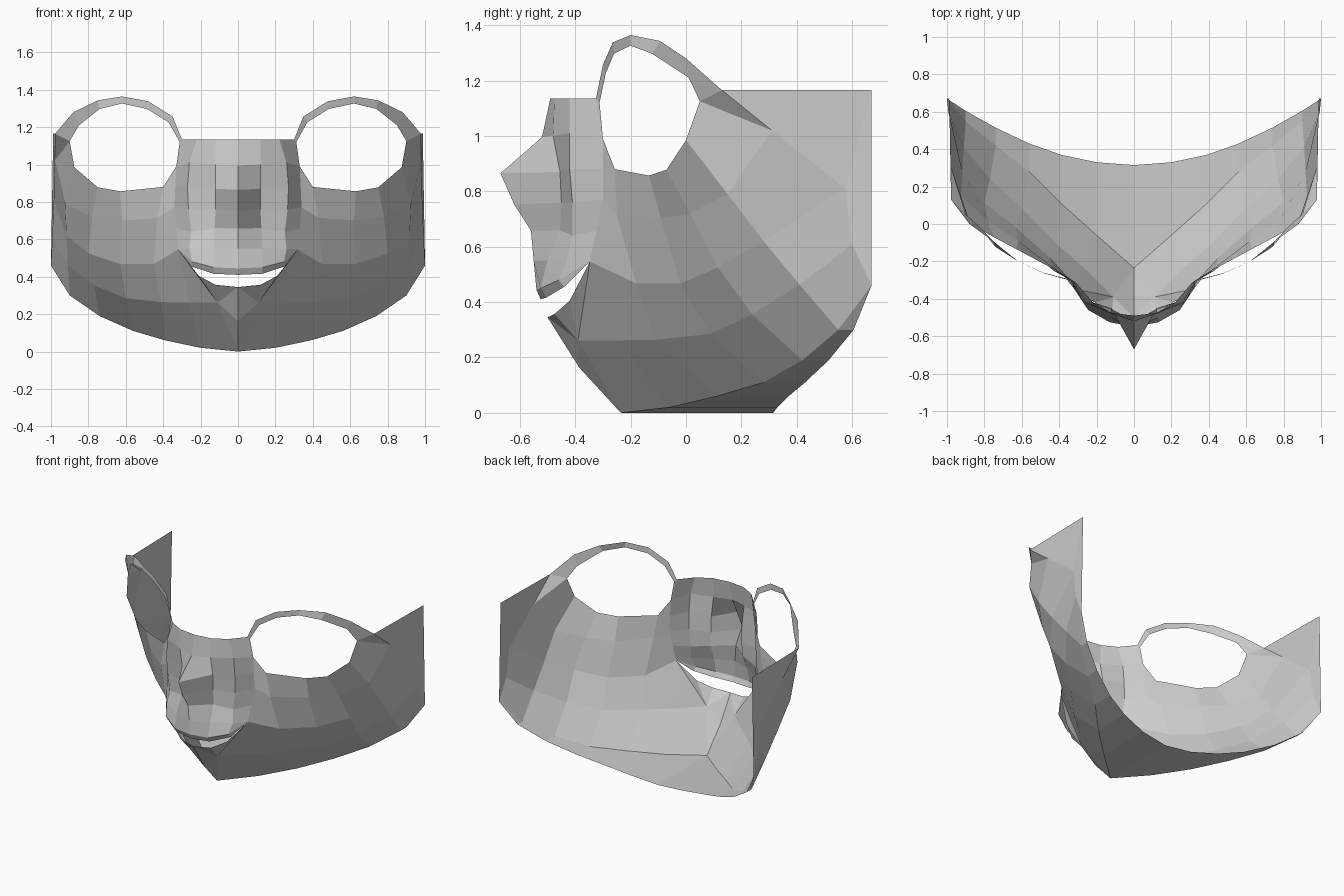
import bpy, bmesh

if "Cube" in bpy.data.objects:
    bpy.data.objects.remove(bpy.data.objects["Cube"])

grey = bpy.data.materials.new("mask grey")
grey.diffuse_color = (0.6, 0.6, 0.6, 1)
grey.use_nodes = True
grey.node_tree.nodes["Principled BSDF"].inputs["Base Color"].default_value = grey.diffuse_color


def build(name, polys):
    """Half shell from polygons, welded, then mirrored over x."""
    bm = bmesh.new()
    for p in polys:
        bm.faces.new([bm.verts.new(v) for v in p])
    bmesh.ops.remove_doubles(bm, verts=bm.verts[:], dist=0.001)
    me = bpy.data.meshes.new(name)
    bm.to_mesh(me)
    bm.free()
    me.materials.append(grey)
    ob = bpy.data.objects.new(name, me)
    bpy.context.collection.objects.link(ob)
    mod = ob.modifiers.new("mirror", 'MIRROR')
    mod.use_clip = True


def grid(rows):
    """Quads between rows listed top to bottom, each from the centre outward."""
    return [(a[i], b[i], b[i + 1], a[i + 1])
            for a, b in zip(rows, rows[1:]) for i in range(len(a) - 1)]


# shared landmarks
mouth_corner = (.32, -.347, .546)
temple = (.978, .13, 1.165)
jaw_end = (1, .67, .46)
cheek_inner = (.26, -.24, .262)

# jaw line from the chin to the back corner
jaw = [(0, -.235, 0), (.2, -.06, .02), (.39, .11, .06), (.56, .28, .11),
       (.74, .42, .19), (.9, .55, .30), jaw_end]

# cheek rows from the lower eye rim to the jaw
eye_low = [(.33, -.30, .99), (.40, -.257, .88), (.63, -.134, .857),
           (.75, -.07, .878), (.875, 0, .985), (.90, .05, 1.125)]
cheek = [
    eye_low,
    [(.34, -.30, .77), (.43, -.25, .715), (.62, -.09, .70),
     (.78, .015, .72), (.925, .15, .79), (.98, .31, 1.02)],
    [mouth_corner, (.45, -.18, .468), (.63, -.02, .467),
     (.80, .115, .525), (.917, .28, .62), (.985, .575, .81)],
    [cheek_inner, (.41, -.11, .264), (.60, .087, .285),
     (.77, .24, .355), (.91, .41, .463), (.993, .60, .607)],
    jaw[1:],
]
build("cheek", grid(cheek) + [(eye_low[5], cheek[1][5], temple)])

# flat side panel behind the temple
build("side_panel", [(temple, cheek[1][5], cheek[2][5], (.988, .67, 1.165)),
                     (cheek[2][5], cheek[3][5], jaw_end, (.988, .67, 1.165))])

# narrow rim over the eye opening
rim_outer = [(.30, -.325, 1.135), (.35, -.30, 1.257), (.48, -.264, 1.338),
             (.62, -.20, 1.364), (.75, -.094, 1.343), (.88, 0, 1.28), temple]
rim_inner = [(.312, -.312, 1.12), (.37, -.29, 1.225), (.485, -.26, 1.297),
             (.62, -.20, 1.326), (.74, -.123, 1.297), (.85, .01, 1.21), eye_low[5]]
build("eye_rim", grid([rim_outer, rim_inner])
      + [(rim_outer[0], eye_low[0], rim_inner[0])])

# nose and upper lip
nose = [
    [(0, -.49, 1.135), (.12, -.475, 1.135), (.22, -.42, 1.135), rim_outer[0]],
    [(0, -.52, .995), (.12, -.48, 1.0), (.26, -.42, 1.01), eye_low[0]],
    [(0, -.67, .865), (.12, -.455, .87), (.27, -.42, .88), (.335, -.30, .88)],
    [(0, -.62, .752), (.12, -.45, .76), (.265, -.41, .76), cheek[1][0]],
    [(0, -.56, .658), (.125, -.455, .66), (.25, -.41, .64), (.33, -.3235, .658)],
    [(0, -.55, .55), (.13, -.50, .55), (.26, -.43, .55), mouth_corner],
    [(0, -.54, .445), (.13, -.525, .45), (.245, -.46, .48), mouth_corner],
    [(0, -.525, .41), (.13, -.505, .416), (.25, -.44, .455), mouth_corner],
]
build("nose_and_lip", grid(nose[:6])
      + [f for a, b in zip(nose[5:], nose[6:]) for f in grid([a[:3], b[:3]])]
      + [(nose[5][2], nose[6][2], mouth_corner), (nose[6][2], nose[7][2], mouth_corner)])

# lower lip and chin, folded inward beside the mouth
lip = [(0, -.50, .345), (.12, -.475, .357), (.21, -.42, .405), mouth_corner]
fold = (.11, -.39, .262)
chin = (0, -.385, .163)
build("chin", [(a, fold, b) for a, b in zip(lip, lip[1:])]
      + [(lip[0], chin, fold), (mouth_corner, fold, cheek_inner),
         (fold, chin, jaw[0]), (fold, jaw[0], jaw[1], cheek_inner)])

# underside of the jaw, level across to its curved rear edge
rear_y = [.315, .33, .37, .43, .515, .605, .67]
rear = [(j[0], y, j[2]) for j, y in zip(jaw, rear_y)]
build("jaw_underside", grid([jaw[:6], rear[:6]]) + [(jaw[5], rear[5], jaw_end)])
